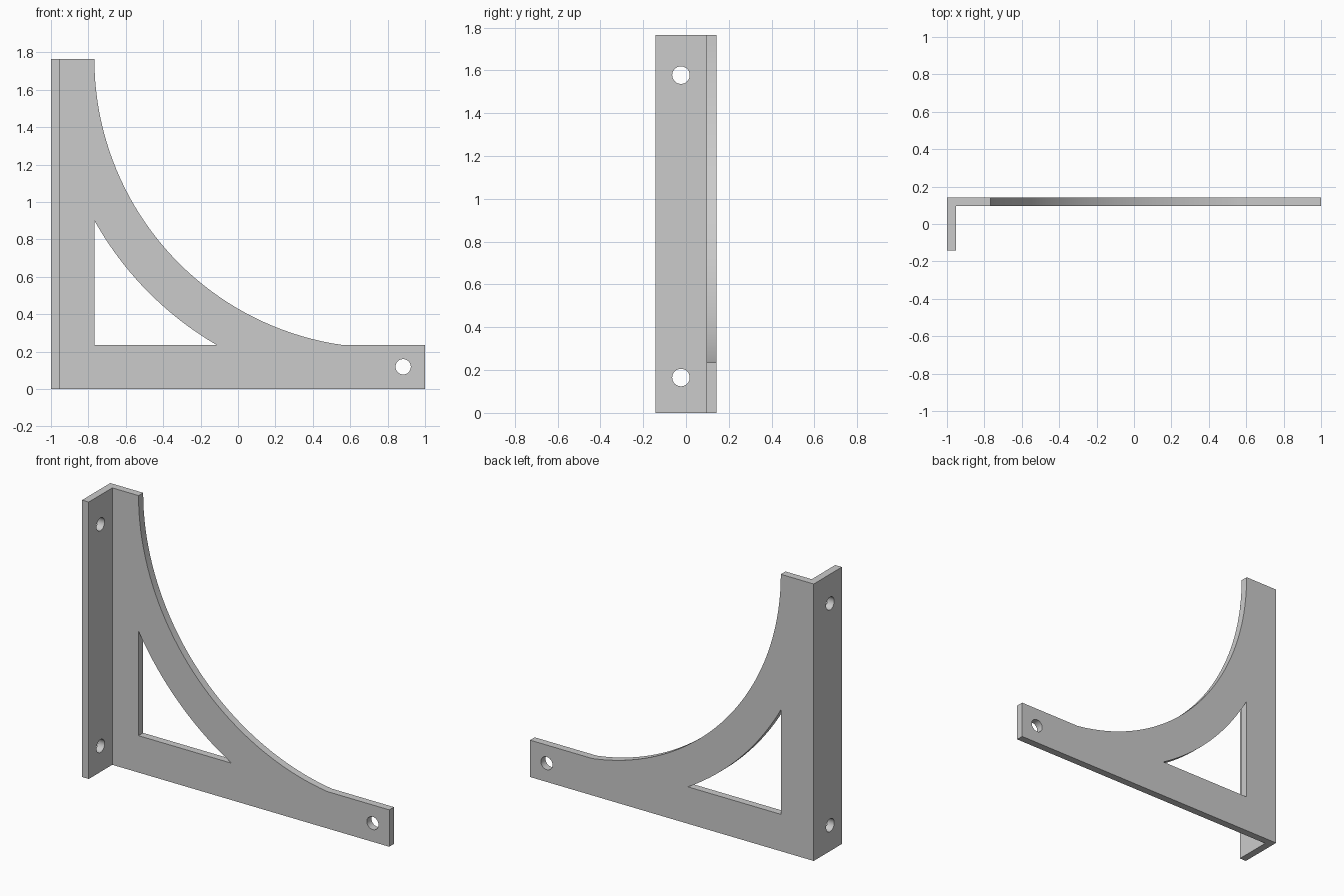
import bpy, bmesh
from math import sin, cos, asin, acos, pi
from mathutils import Vector

if "Cube" in bpy.data.objects:
    bpy.data.objects.remove(bpy.data.objects["Cube"])

H, W, T = 1.765, 0.142, 0.047      # height, half depth, sheet thickness
INX, INZ = -0.768, 0.235           # inner edges of the two legs
CX, CZ, R1, R2 = 0.777, H, 1.545, 1.77   # shared arc centre and the two radii


def prism(name, points, direction):
    """Extrude a closed outline of 3D points along a vector."""
    bm = bmesh.new()
    face = bm.faces.new([bm.verts.new(p) for p in points])
    ext = bmesh.ops.extrude_face_region(bm, geom=[face], use_keep_orig=True)
    moved = [g for g in ext["geom"] if isinstance(g, bmesh.types.BMVert)]
    bmesh.ops.translate(bm, vec=direction, verts=moved)
    bmesh.ops.recalc_face_normals(bm, faces=bm.faces)
    me = bpy.data.meshes.new(name)
    bm.to_mesh(me)
    bm.free()
    ob = bpy.data.objects.new(name, me)
    bpy.context.collection.objects.link(ob)
    return ob


def arc(r, a0, a1, n):
    return [(CX + r * cos(a0 + (a1 - a0) * i / n),
             CZ + r * sin(a0 + (a1 - a0) * i / n)) for i in range(n + 1)]


def cut(target, cutter):
    cutter.hide_render = True
    mod = target.modifiers.new("cut", 'BOOLEAN')
    mod.operation = 'DIFFERENCE'
    mod.solver = 'EXACT'
    mod.object = cutter
    bpy.context.view_layer.objects.active = target
    bpy.ops.object.modifier_apply(modifier=mod.name)
    bpy.data.objects.remove(cutter)


def in_plate(pts):
    return [(x, 0.03, z) for x, z in pts]


def circle(a, b, r, n=32):
    return [(a + r * cos(2 * pi * i / n), b + r * sin(2 * pi * i / n)) for i in range(n)]


# L-section blank: flange plus full plate
section = [(-1, -W), (-1 + T, -W), (-1 + T, W - T), (1, W - T), (1, W), (-1, W)]
bracket = prism("shelf_bracket", [(x, y, 0) for x, y in section], Vector((0, 0, H)))

through_y, through_x = Vector((0, 0.3, 0)), Vector((0.2, 0, 0))

# Large concave sweep between the legs
end = pi + asin((CZ - INZ) / R1)
outer = arc(R1, pi, end, 40) + [(1.2, INZ), (1.2, H + 0.2), (CX - R1, H + 0.2)]
cut(bracket, prism("sweep_cutter", in_plate(outer), through_y))

# Three-sided window behind the brace
a0 = pi + asin((CZ - INZ) / R2)
a1 = pi + (acos((CX - INX) / R2))
window = [(INX, INZ)] + arc(R2, a0, a1, 20)
cut(bracket, prism("window_cutter", in_plate(window), through_y))

# Screw holes: one in the arm, two in the flange
cut(bracket, prism("arm_hole_cutter", in_plate(circle(0.883, 0.119, 0.041)), through_y))
for z in (0.165, 1.578):
    pts = [(-1.1, y, zz) for y, zz in circle(-T / 2, z, 0.041)]
    cut(bracket, prism("flange_hole_cutter", pts, through_x))

# Smooth curved walls, crisp edges
bpy.ops.object.select_all(action='DESELECT')
bracket.select_set(True)
bpy.context.view_layer.objects.active = bracket
bpy.ops.object.shade_smooth_by_angle(angle=0.4)
